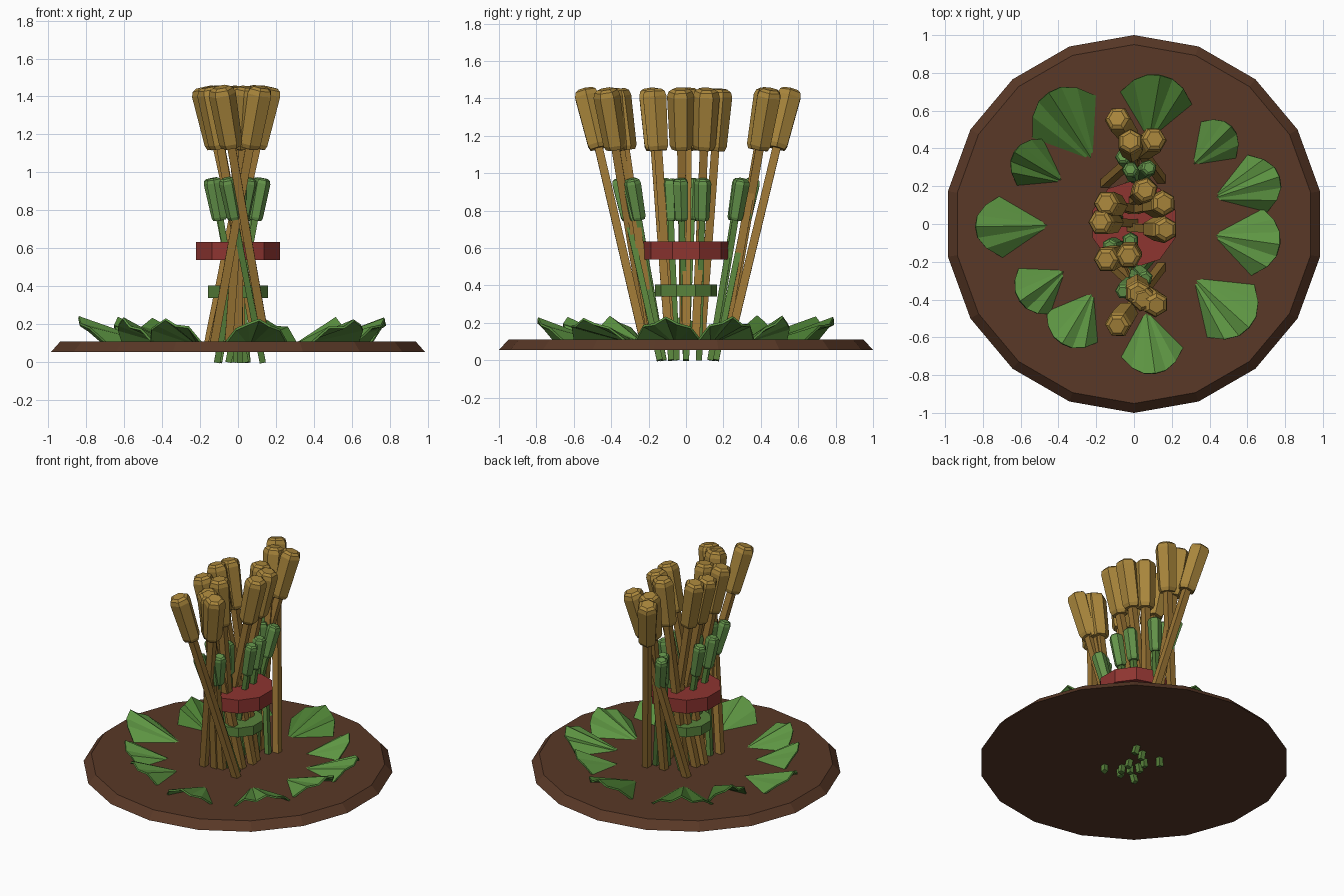
import bpy, bmesh, math, random
from mathutils import Vector

if "Cube" in bpy.data.objects:
    bpy.data.objects.remove(bpy.data.objects["Cube"])
random.seed(4)


def mat(name, rgb):
    m = bpy.data.materials.new(name)
    m.diffuse_color = (*rgb, 1)
    m.use_nodes = True
    m.node_tree.nodes["Principled BSDF"].inputs["Base Color"].default_value = m.diffuse_color
    return m


SOIL = mat("soil", (0.10, 0.04, 0.02))
STRAW = mat("straw", (0.33, 0.18, 0.035))
GOLD = mat("gold", (0.40, 0.24, 0.045))
STEM = mat("stem_green", (0.10, 0.23, 0.045))
BUD = mat("bud_green", (0.13, 0.30, 0.07))
RED = mat("red", (0.27, 0.035, 0.03))
LEAF = [mat("leaf_a", (0.075, 0.22, 0.035)), mat("leaf_b", (0.11, 0.30, 0.055))]


def make(name, bm, material):
    bmesh.ops.recalc_face_normals(bm, faces=bm.faces)
    me = bpy.data.meshes.new(name)
    bm.to_mesh(me)
    bm.free()
    me.materials.append(material)
    ob = bpy.data.objects.new(name, me)
    bpy.context.collection.objects.link(ob)
    return ob


def lathe(name, profile, sides, material, origin=(0, 0, 0), axis=(0, 0, 1), turn=math.pi / 2):
    """Capped low-poly solid from (radius, height) pairs along an axis."""
    bm = bmesh.new()
    q = Vector((0, 0, 1)).rotation_difference(Vector(axis))
    rings = []
    for r, h in profile:
        rings.append([bm.verts.new(Vector(origin) + q @ Vector((
            r * math.cos(turn + math.tau * i / sides),
            r * math.sin(turn + math.tau * i / sides), h))) for i in range(sides)])
    for a, b in zip(rings, rings[1:]):
        for i in range(sides):
            j = (i + 1) % sides
            bm.faces.new((a[i], a[j], b[j], b[i]))
    bm.faces.new(rings[0])
    bm.faces.new(rings[-1])
    return make(name, bm, material)


def stalk(name, base, top, z0, z1, head_len, stem_r, head_r, stem_mat, head_mat):
    """Leaning square stem with a six-sided head on its end."""
    p, t = Vector((*base, z0)), Vector((*top, z1))
    d = (t - p).normalized()
    length = (t - p).length
    lathe(name + "_stem", [(stem_r, 0), (stem_r, length - head_len * 0.8)], 4, stem_mat,
          p, d, math.pi / 4)
    r, h = head_r, head_len
    lathe(name + "_head", [(r * .72, 0), (r * .86, h * .07), (r, h * .88), (r * .88, h * .96), (r * .6, h)],
          6, head_mat, t - d * h, d, random.choice((0, math.pi / 6, .3)))


# round soil base and the two binding discs
lathe("soil_base", [(1, 0.055), (0.95, 0.11)], 18, SOIL)
lathe("red_band", [(0.232, 0.54), (0.232, 0.635)], 10, RED)
lathe("green_band", [(0.165, 0.34), (0.165, 0.405)], 10, STEM)

# tall golden stalks: base x, y, top x, y
TALL = [(.15, .23, -.09, .56), (.03, .20, -.02, .44), (-.16, .21, .11, .45),
        (-.05, .08, .06, .18), (-.12, .05, .16, .11), (-.14, -.01, .17, -.03),
        (.11, .05, -.15, .11), (.12, 0, -.18, .01), (.10, -.09, -.15, -.19),
        (.02, -.08, -.03, -.17), (0, -.17, .02, -.37), (-.05, -.18, .05, -.40),
        (-.13, -.20, .12, -.43), (.15, -.22, -.09, -.54)]
for i, (a, b, c, d) in enumerate(TALL):
    stalk(f"tall_stalk_{i}", (a, b), (c, d), 0.08, 1.45, 0.33, 0.031, 0.072, STRAW, GOLD)

# short green stalks
SHORT = [(.13, -.14, -.06, -.36), (-.11, -.12, .06, -.29), (.01, -.12, .01, -.31),
         (.04, -.08, -.13, -.12), (-.01, -.05, -.02, -.09), (.05, 0, -.14, .04),
         (-.05, 0, .13, -.03), (-.03, .07, .11, .09), (.13, .16, -.06, .36),
         (.05, .13, -.02, .29), (-.10, .14, .08, .30)]
for i, (a, b, c, d) in enumerate(SHORT):
    stalk(f"short_stalk_{i}", (a, b), (c, d), 0.0, 0.97, 0.225, 0.023, 0.046, STEM, BUD)


def leaf(name, angle, r0, r1, half, material):
    """Creased fan, pointed inwards and lifted at the outer rim."""
    bm = bmesh.new()
    u = Vector((math.cos(angle), math.sin(angle), 0))
    v = Vector((-u.y, u.x, 0))
    tip = bm.verts.new(u * r0 + Vector((0, 0, 0.09)))
    rim = []
    for k in range(7):
        t = k / 3 - 1
        r = r1 - 0.36 * (r1 - r0) * abs(t) ** 2.5
        z = 0.215 - 0.12 * t * t + (0.015 if k % 2 else -0.01) + random.uniform(-.01, .01)
        rim.append(bm.verts.new(u * r + v * half * t + Vector((0, 0, z))))
    for a, b in zip(rim, rim[1:]):
        bm.faces.new((tip, a, b))
    ob = make(name, bm, material)
    s = ob.modifiers.new("thickness", "SOLIDIFY")
    s.thickness = 0.012
    s.offset = 0


# leaf rosette: angle, inner radius, outer radius, half width
LEAVES = [(80, .43, .80, .20), (45, .42, .73, .14), (18, .42, .81, .17), (-8, .40, .78, .19),
          (-42, .40, .82, .20), (-82, .44, .80, .175), (-121, .40, .74, .17), (-146, .42, .73, .16),
          (181, .42, .84, .17), (149, .42, .74, .15), (123, .37, .83, .21)]
for i, (a, r0, r1, w) in enumerate(LEAVES):
    leaf(f"leaf_{i}", math.radians(a), r0, r1, w, LEAF[0 if i in (0, 9, 10) else 1])
